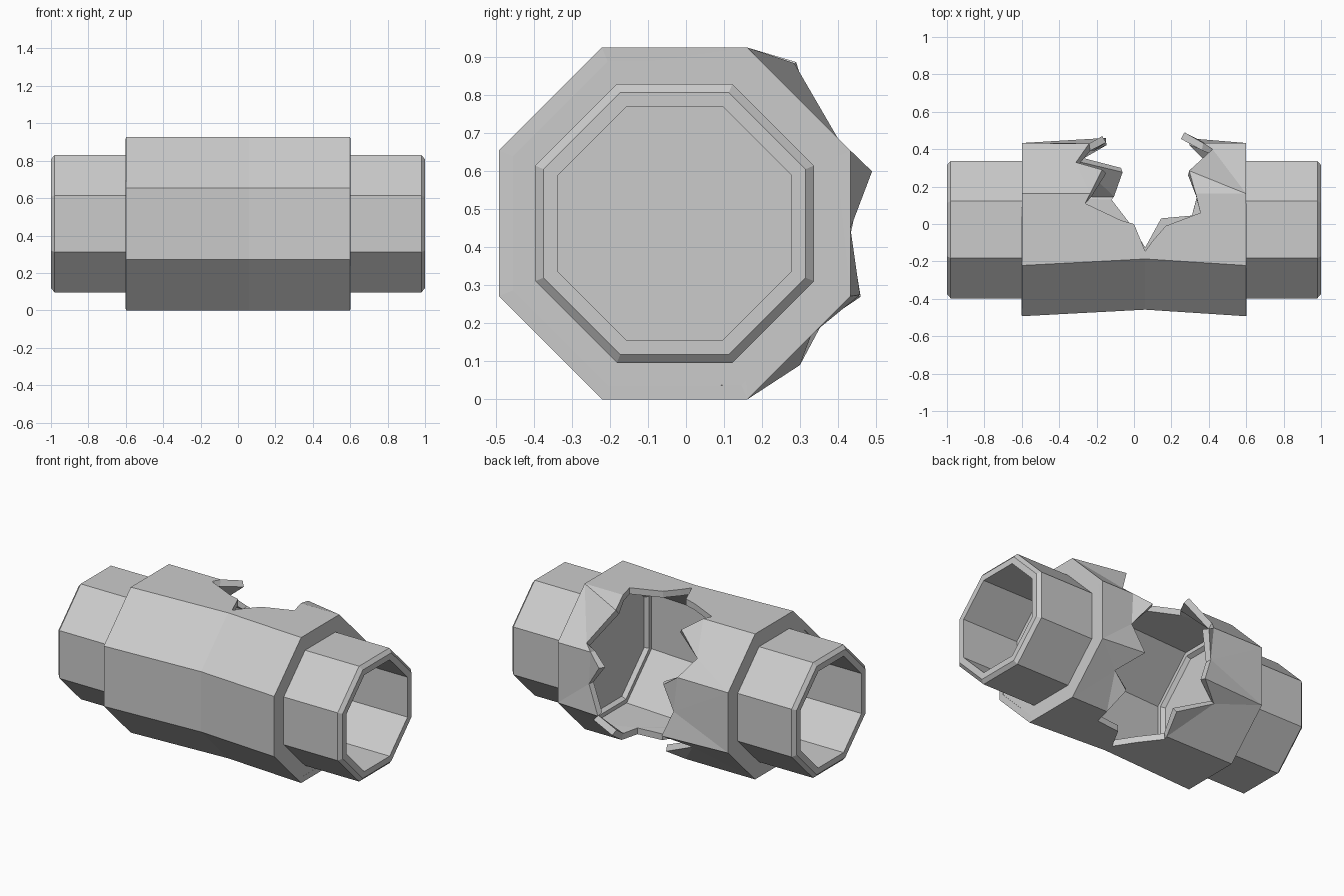
import bpy, bmesh, math

if "Cube" in bpy.data.objects:
    bpy.data.objects.remove(bpy.data.objects["Cube"])

CY, CZ = -0.03, 0.463      # tube axis
K = math.tan(math.pi / 8)


def octagon(x, a, dy=0.0):
    """Eight corners, flat sides up, going from top-front round the back to the front."""
    k = a * K
    yz = [(-k, a), (k, a), (a, k), (a, -k), (k, -a), (-k, -a), (-a, -k), (-a, k)]
    return [(x, CY + dy + y, CZ + z) for y, z in yz]


def finish(bm, name):
    bmesh.ops.remove_doubles(bm, verts=bm.verts, dist=0.0005)
    bmesh.ops.recalc_face_normals(bm, faces=bm.faces)
    me = bpy.data.meshes.new(name)
    bm.to_mesh(me)
    bm.free()
    ob = bpy.data.objects.new(name, me)
    bpy.context.collection.objects.link(ob)
    return ob


def pipe_end(side, name):
    # closed bulkhead, sleeve shoulder, stub pipe, chamfered lip, bore
    profile = [(.585, .385), (.56, .40), (.56, .425), (.6, .463), (.6, .367),
               (.98, .367), (1, .345), (1, .307), (.60, .307)]
    bm = bmesh.new()
    rings = [[bm.verts.new(p) for p in octagon(side * x, a)] for x, a in profile]
    for r, q in zip(rings, rings[1:]):
        for i in range(8):
            j = (i + 1) % 8
            bm.faces.new((r[i], r[j], q[j], q[i]))
    bm.faces.new(rings[0])
    bm.faces.new(rings[-1])
    return finish(bm, name)


pipe_end(-1, "left_pipe_end")
pipe_end(1, "right_pipe_end")

# Torn edge, one list per back-facing side: top, upper slope, back, lower slope, bottom
TOP, BOT = (.06, -.145, .926), (.06, -.125, 0)
left_tear = [
    [TOP, (0, 0, .926), (-.07, .02, .926), (-.26, .11, .926), (-.235, .162, .926)],
    [(-.17, .29, .888), (-.31, .33, .757), (-.24, .43, .655)],
    [(-.17, .47, .606), (-.215, .433, .433), (-.15, .46, .27)],
    [(-.30, .36, .202), (-.07, .30, .09), (-.11, .162, 0)],
    [(-.12, .13, 0), (-.02, .0, 0), BOT]]
right_tear = [
    [TOP, (.10, -.09, .926), (.17, -.01, .926), (.355, .06, .926), (.33, .162, .926)],
    [(.295, .285, .885), (.42, .40, .687), (.37, .433, .655)],
    [(.27, .49, .60), (.38, .433, .45), (.30, .458, .275)],
    [(.42, .33, .17), (.31, .30, .09), (.34, .162, 0)],
    [(.31, .045, 0), (.145, .03, 0), BOT]]

# Sleeve shell, slightly bent at the middle and burst open at the back
bm = bmesh.new()
mid = octagon(.06, .463, .035)
for side, tear in ((-1, left_tear), (1, right_tear)):
    end = octagon(side * .6, .463)
    polys = []
    prev = mid[0]
    for i, pts in enumerate(tear):
        tail = [mid[5]] if i == 4 else []
        polys.append([end[i], prev] + pts + tail + [end[i + 1]])
        prev = pts[-1]
    for i, j in ((5, 6), (6, 7), (7, 0)):
        polys.append([end[i], mid[i], mid[j], end[j]])
    for p in polys:
        bm.faces.new([bm.verts.new(c) for c in p])
bmesh.ops.remove_doubles(bm, verts=bm.verts, dist=0.0005)
bmesh.ops.recalc_face_normals(bm, faces=bm.faces)
# face normals point away from the axis
f = min(bm.faces, key=lambda f: f.calc_center_median().y)
if f.normal.y > 0:
    bmesh.ops.reverse_faces(bm, faces=bm.faces)
bmesh.ops.triangulate(bm, faces=[f for f in bm.faces if len(f.verts) > 4])
me = bpy.data.meshes.new("torn_sleeve")
bm.to_mesh(me)
bm.free()
sleeve = bpy.data.objects.new("torn_sleeve", me)
bpy.context.collection.objects.link(sleeve)
mod = sleeve.modifiers.new("wall", 'SOLIDIFY')
mod.thickness = 0.04
mod.offset = -1
